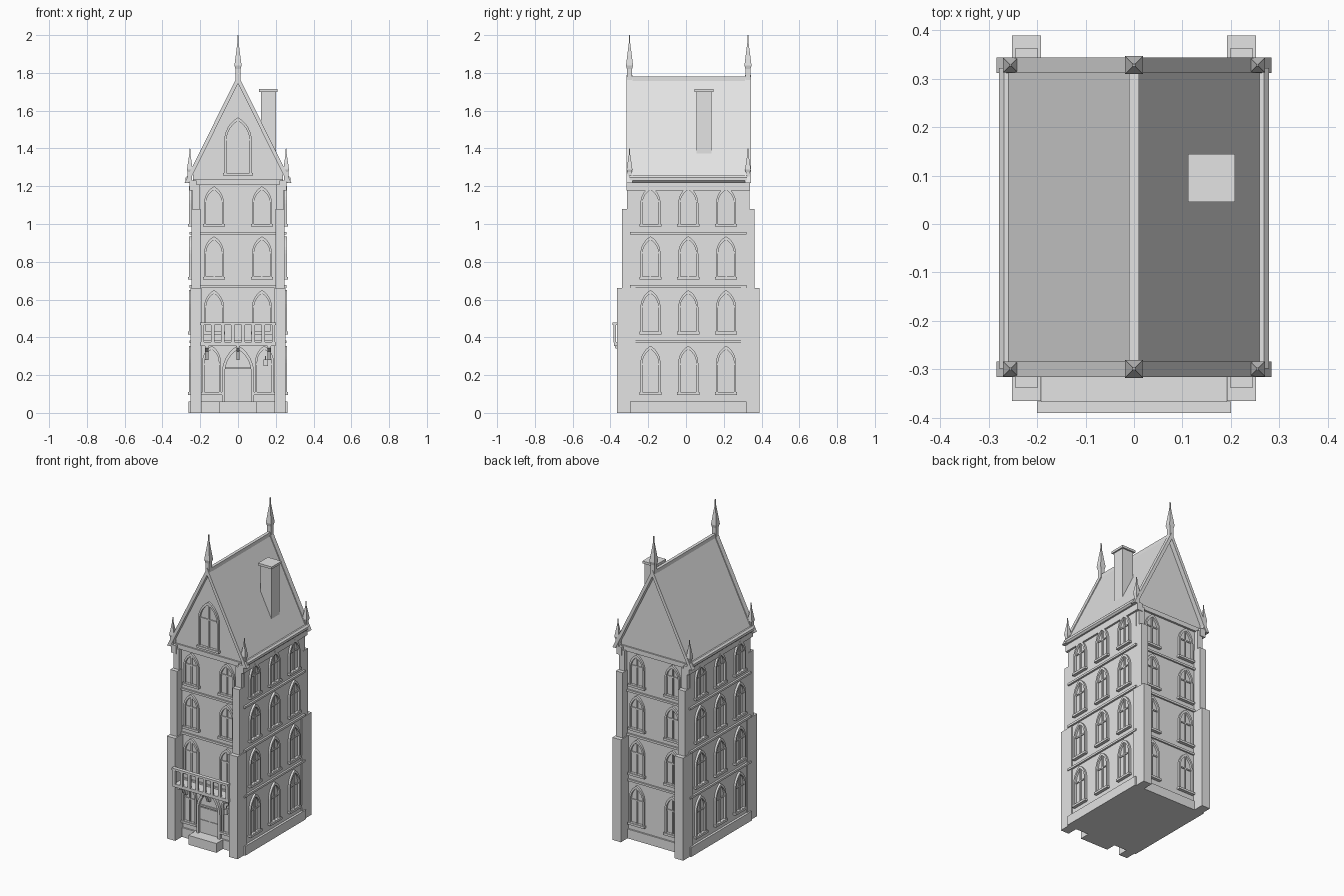
import bpy, bmesh, math
from mathutils import Matrix, Vector

cube = bpy.data.objects.get("Cube")
if cube:
    bpy.data.objects.remove(cube, do_unlink=True)

stone = bpy.data.materials.new("pale_grey_stone")
stone.use_nodes = True
GREY = (0.77, 0.77, 0.77, 1)
stone.diffuse_color = GREY
stone.node_tree.nodes["Principled BSDF"].inputs["Base Color"].default_value = GREY

# Wall extents and roof pitch
HALF_X, FRONT_Y, BACK_Y = 0.246, -0.287, 0.311
MID_Y = (FRONT_Y + BACK_Y) / 2
PITCH = 2.02


def finish(name, bm):
    bmesh.ops.recalc_face_normals(bm, faces=bm.faces[:])
    mesh = bpy.data.meshes.new(name)
    bm.to_mesh(mesh)
    bm.free()
    mesh.materials.append(stone)
    ob = bpy.data.objects.new(name, mesh)
    bpy.context.collection.objects.link(ob)
    return ob


def add_box(bm, x, y, z, m=Matrix()):
    size = Matrix.Diagonal((x[1] - x[0], y[1] - y[0], z[1] - z[0], 1))
    centre = Matrix.Translation((sum(x) / 2, sum(y) / 2, sum(z) / 2))
    bmesh.ops.create_cube(bm, size=1, matrix=m @ centre @ size)


def box(name, x, y, z):
    bm = bmesh.new()
    add_box(bm, x, y, z)
    return finish(name, bm)


def add_prism(bm, outline, n0, n1, m):
    """Extrude a (u, z) outline along the depth axis from n0 to n1."""
    rings = [[bm.verts.new(m @ Vector((u, n, z))) for u, z in outline] for n in (n0, n1)]
    bm.faces.new(rings[0])
    bm.faces.new(rings[1])
    for i in range(len(outline)):
        j = (i + 1) % len(outline)
        bm.faces.new((rings[0][i], rings[0][j], rings[1][j], rings[1][i]))


def prism(name, outline, y0, y1):
    bm = bmesh.new()
    add_prism(bm, outline, y0, y1, Matrix())
    return finish(name, bm)


def add_ring(bm, outer, inner, n0, n1, m):
    loops = [[bm.verts.new(m @ Vector((u, n, z))) for u, z in line]
             for line, n in ((outer, n0), (outer, n1), (inner, n1), (inner, n0))]
    for a in range(4):
        p, q = loops[a], loops[(a + 1) % 4]
        for i in range(len(p)):
            j = (i + 1) % len(p)
            bm.faces.new((p[i], p[j], q[j], q[i]))


def arch(u, w, z0, z1, steps=6):
    """Pointed arch outline with half width w."""
    spring = z1 - w * math.sqrt(3)
    right = [(w, z0)]
    for i in range(steps + 1):
        a = math.radians(60) * i / steps
        right.append((-w + 2 * w * math.cos(a), spring + 2 * w * math.sin(a)))
    left = [(-x, z) for x, z in reversed(right[:-1])]
    return [(u + x, z) for x, z in right + left]


def wall_frame(angle, x, y):
    """Local axes: u along the wall, -y outwards."""
    return Matrix.Translation((x, y, 0)) @ Matrix.Rotation(angle, 4, 'Z')


def window(bm, m, u, z0, z1, w=0.053):
    t = 0.011
    add_ring(bm, arch(u, w, z0, z1), arch(u, w - t, z0 + t, z1 - t * 1.7), 0.004, -0.013, m)
    # Mullion, transom and sill
    transom = z0 + (z1 - z0) * 0.6
    add_box(bm, (u - 0.004, u + 0.004), (-0.007, 0.004), (z0 + t, z1 - t * 1.7), m)
    add_box(bm, (u - w + t, u + w - t), (-0.006, 0.004), (transom, transom + 0.008), m)
    add_box(bm, (u - w - 0.006, u + w + 0.006), (-0.02, 0.002), (z0 - 0.004, z0 + 0.01), m)


# Walls and windows
front = wall_frame(0, 0, FRONT_Y)
back = wall_frame(math.pi, 0, BACK_Y)
right = wall_frame(math.pi / 2, HALF_X, MID_Y)
left = wall_frame(-math.pi / 2, -HALF_X, MID_Y)
ROWS = [(0.1, 0.355), (0.42, 0.65), (0.71, 0.935), (0.99, 1.2)]

box("walls", (-HALF_X, HALF_X), (FRONT_Y, BACK_Y), (0, 1.215))
windows = bmesh.new()
for row, (z0, z1) in enumerate(ROWS):
    for m in (left, right):
        for u in (-0.2, 0, 0.2):
            window(windows, m, u, z0, z1)
    for u in (-0.127, 0.127):
        window(windows, back, u, z0, z1)
        if row:
            window(windows, front, u, z0, z1)
        else:
            window(windows, front, u * 1.1, z0, z1, 0.049)
finish("windows", windows)

# Entrance doorway with two panelled leaves
door = bmesh.new()
add_ring(door, arch(0, 0.084, 0.055, 0.358), arch(0, 0.069, 0.06, 0.335), 0.004, -0.018, front)
for s in (-1, 1):
    for z in ((0.065, 0.145), (0.152, 0.225)):
        add_box(door, sorted((s * 0.004, s * 0.064)), (-0.004, 0.004), z, front)
add_box(door, (-0.069, 0.069), (-0.008, 0.004), (0.232, 0.242), front)
finish("entrance_door", door)


# Gable storey with its base band and tall front window
def slope(x, top):
    return top - PITCH * abs(x)


GABLE_X, GABLE_TOP, GABLE_Y = 0.238, 1.758, FRONT_Y - 0.004
prism("gable", [(-GABLE_X, 1.206), (GABLE_X, 1.206), (GABLE_X, slope(GABLE_X, GABLE_TOP)),
                (0, GABLE_TOP), (-GABLE_X, slope(GABLE_X, GABLE_TOP))], GABLE_Y, BACK_Y + 0.004)
box("gable_band", (-GABLE_X, GABLE_X), (FRONT_Y - 0.013, BACK_Y + 0.013), (1.206, 1.236))
attic = bmesh.new()
window(attic, wall_frame(0, 0, GABLE_Y), 0, 1.26, 1.565, 0.073)
finish("attic_window", attic)

# Plinth, string courses and eaves frieze
for name, grow, z in (("plinth", 0.015, (0, 0.06)), ("lower_string_course", 0.012, (0.37, 0.383)),
                      ("middle_string_course", 0.012, (0.662, 0.676)),
                      ("upper_string_course", 0.012, (0.945, 0.958))):
    box(name, (-HALF_X - grow, HALF_X + grow), (FRONT_Y - 0.01, BACK_Y + 0.01), z)
for s, side in ((-1, "right"), (1, "left")):
    box(side + "_eaves_frieze", sorted((s * 0.22, s * 0.258)), (-0.315, 0.34), (1.178, 1.23))

# Stepped corner buttresses
for sx in (-1, 1):
    for y, sy, end in ((FRONT_Y, -1, "front"), (BACK_Y, 1, "back")):
        bm = bmesh.new()
        for half, depth, z in ((0.03, 0.078, (0, 0.66)), (0.024, 0.051, (0.66, 1.08)),
                               (0.02, 0.025, (1.08, 1.21))):
            add_box(bm, (sx * 0.222 - half, sx * 0.222 + half),
                    sorted((y - sy * 0.02, y + sy * depth)), z)
        finish(end + ("_left" if sx > 0 else "_right") + "_buttress", bm)


# Roof, raised verges and ridge cap, all with level-cut eaves
def chevron(top, thick, x):
    eave, inner = slope(x, top), x - thick / PITCH
    return [(-x, eave), (0, top), (x, eave), (inner, eave), (0, top - thick), (-inner, eave)]


prism("roof", chevron(1.778, 0.03, 0.268), FRONT_Y - 0.004, BACK_Y + 0.004)
prism("front_verge", chevron(1.79, 0.045, 0.284), -0.316, -0.284)
prism("back_verge", chevron(1.79, 0.045, 0.284), 0.312, 0.344)
box("ridge_cap", (-0.01, 0.01), (-0.3, 0.33), (1.74, 1.782))

# Rounded gutters along the eaves
for s, side in ((-1, "right"), (1, "left")):
    bm = bmesh.new()
    m = Matrix.Translation((s * 0.261, MID_Y, 1.238)) @ Matrix.Rotation(math.pi / 2, 4, 'X')
    bmesh.ops.create_cone(bm, cap_ends=True, segments=8, radius1=0.019, radius2=0.019,
                          depth=0.62, matrix=m @ Matrix.Rotation(math.pi / 8, 4, 'Z'))
    finish(side + "_gutter", bm)


# Pinnacles: square post, flared spire, needle
def pinnacle(name, x, y, z, h, r):
    bm = bmesh.new()
    for a, b, r0, r1 in ((0, 0.32, 0.8, 0.8), (0.28, 0.36, 0.8, 1.1),
                         (0.36, 0.84, 1.1, 0.2), (0.82, 1, 0.22, 0.15)):
        m = Matrix.Translation((x, y, z + h * (a + b) / 2)) @ Matrix.Rotation(math.pi / 4, 4, 'Z')
        bmesh.ops.create_cone(bm, cap_ends=True, segments=4, radius1=r * r0 * 1.414,
                              radius2=r * r1 * 1.414, depth=h * (b - a), matrix=m)
    finish(name, bm)


for y, end in ((-0.299, "front"), (0.328, "back")):
    pinnacle(end + "_ridge_pinnacle", 0, y, 1.75, 0.25, 0.017)
    for s in (-1, 1):
        pinnacle(end + ("_left" if s > 0 else "_right") + "_pinnacle", s * 0.255, y, 1.225, 0.175, 0.014)

# Chimney
box("chimney", (0.122, 0.2), (0.055, 0.135), (1.36, 1.705))
box("chimney_cap", (0.112, 0.209), (0.045, 0.145), (1.7, 1.715))

# Balcony with balusters and brackets
balcony = bmesh.new()
add_box(balcony, (-0.198, 0.198), (-0.382, -0.366), (0.355, 0.376))
add_box(balcony, (-0.191, 0.191), (-0.37, FRONT_Y), (0.355, 0.373))
add_box(balcony, (-0.2, 0.2), (-0.39, -0.366), (0.464, 0.478))
for i in range(8):
    x = -0.188 + i * 0.376 / 7
    add_box(balcony, (x - 0.009, x + 0.009), (-0.384, -0.37), (0.373, 0.468))
finish("balcony", balcony)
brackets = bmesh.new()
for x in (-0.165, 0, 0.165):
    m = Matrix.Translation((x, 0, 0)) @ Matrix.Rotation(math.pi / 2, 4, 'Z')
    add_prism(brackets, [(FRONT_Y, 0.28), (FRONT_Y, 0.357), (-0.375, 0.357), (-0.375, 0.343),
                         (-0.325, 0.325), (-0.305, 0.28)], -0.009, 0.009, m)
finish("balcony_brackets", brackets)

# Doorstep and wall lantern
box("doorstep", (-0.1, 0.1), (-0.363, FRONT_Y), (0, 0.06))
lantern = bmesh.new()
add_box(lantern, (0.135, 0.158), (-0.337, -0.314), (0.248, 0.282))
add_box(lantern, (0.144, 0.149), (-0.328, -0.323), (0.28, 0.3))
add_box(lantern, (0.144, 0.149), (-0.328, FRONT_Y), (0.295, 0.3))
finish("wall_lantern", lantern)
